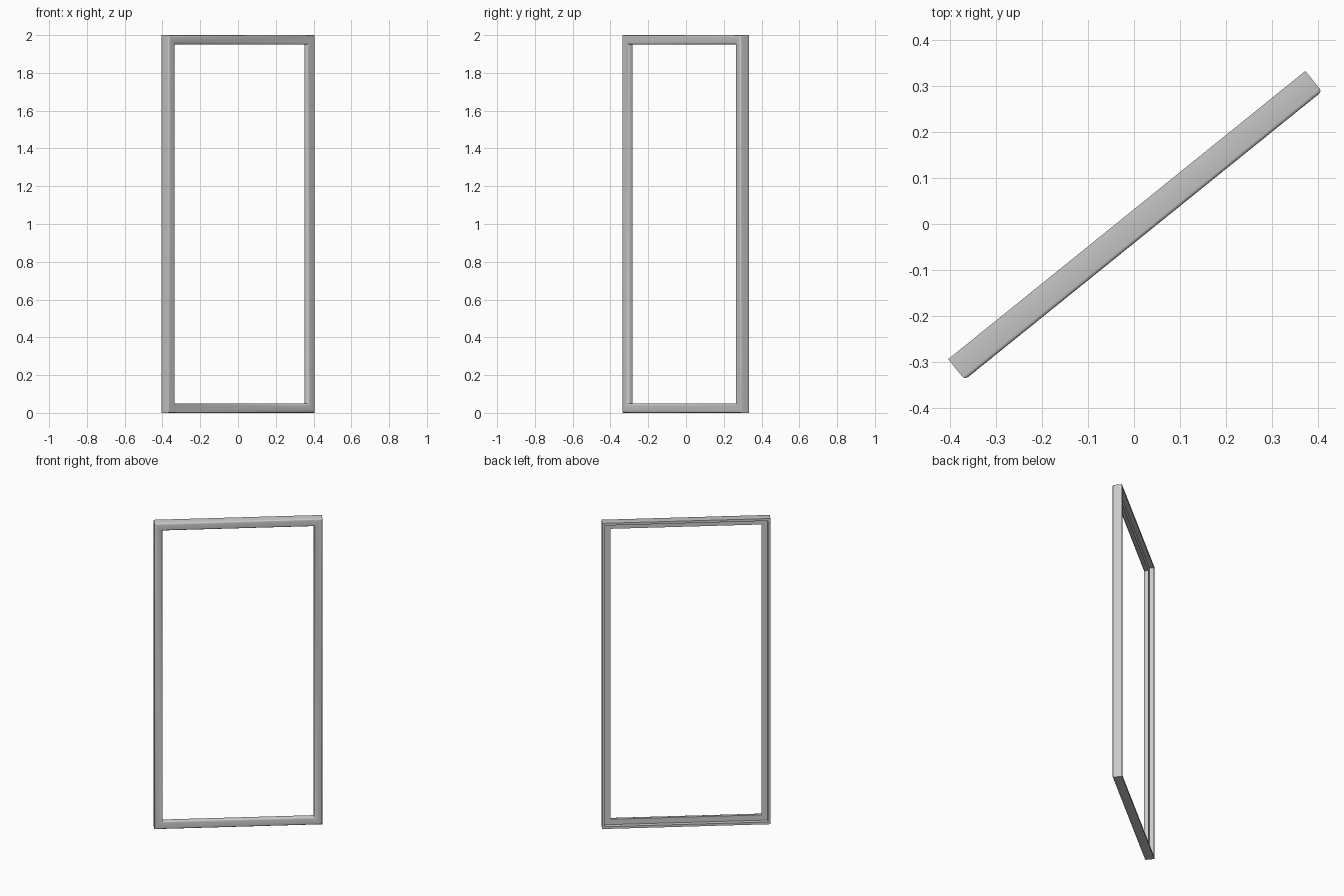
import bpy, bmesh, math
from mathutils import Matrix

if "Cube" in bpy.data.objects:
    bpy.data.objects.remove(bpy.data.objects["Cube"])

HALF_W, HEIGHT = 0.5, 2.0
ANGLE = math.radians(38.9)

# moulding cross-section: (inset from outer edge, depth toward the front)
profile = [
    (0.0, -0.025), (0.0, 0.025),                                     # outer side
    (0.0015, 0.029), (0.005, 0.0315), (0.011, 0.0325),               # rounded outer front
    (0.038, 0.0315), (0.044, 0.029), (0.048, 0.025), (0.05, 0.019),  # rounded inner front
    (0.05, 0.002), (0.015, 0.002), (0.015, -0.025),                  # lip and back rebate
]

# mitred frame: sweep the section round four corners
bm = bmesh.new()
rings = []
for sx, top in ((-1, 0), (1, 0), (1, 1), (-1, 1)):
    rings.append([bm.verts.new((sx * (HALF_W - w), -n, HEIGHT - w if top else w))
                  for w, n in profile])
count = len(profile)
for i in range(4):
    a, b = rings[i], rings[(i + 1) % 4]
    for j in range(count):
        k = (j + 1) % count
        bm.faces.new((a[j], b[j], b[k], a[k]))
bmesh.ops.recalc_face_normals(bm, faces=bm.faces[:])
bmesh.ops.rotate(bm, verts=bm.verts[:], cent=(0, 0, 0), matrix=Matrix.Rotation(ANGLE, 3, 'Z'))

mesh = bpy.data.meshes.new("frame")
bm.to_mesh(mesh)
bm.free()
frame = bpy.data.objects.new("frame", mesh)
bpy.context.collection.objects.link(frame)
bpy.context.view_layer.objects.active = frame
frame.select_set(True)
bpy.ops.object.shade_smooth_by_angle(angle=math.radians(35))
